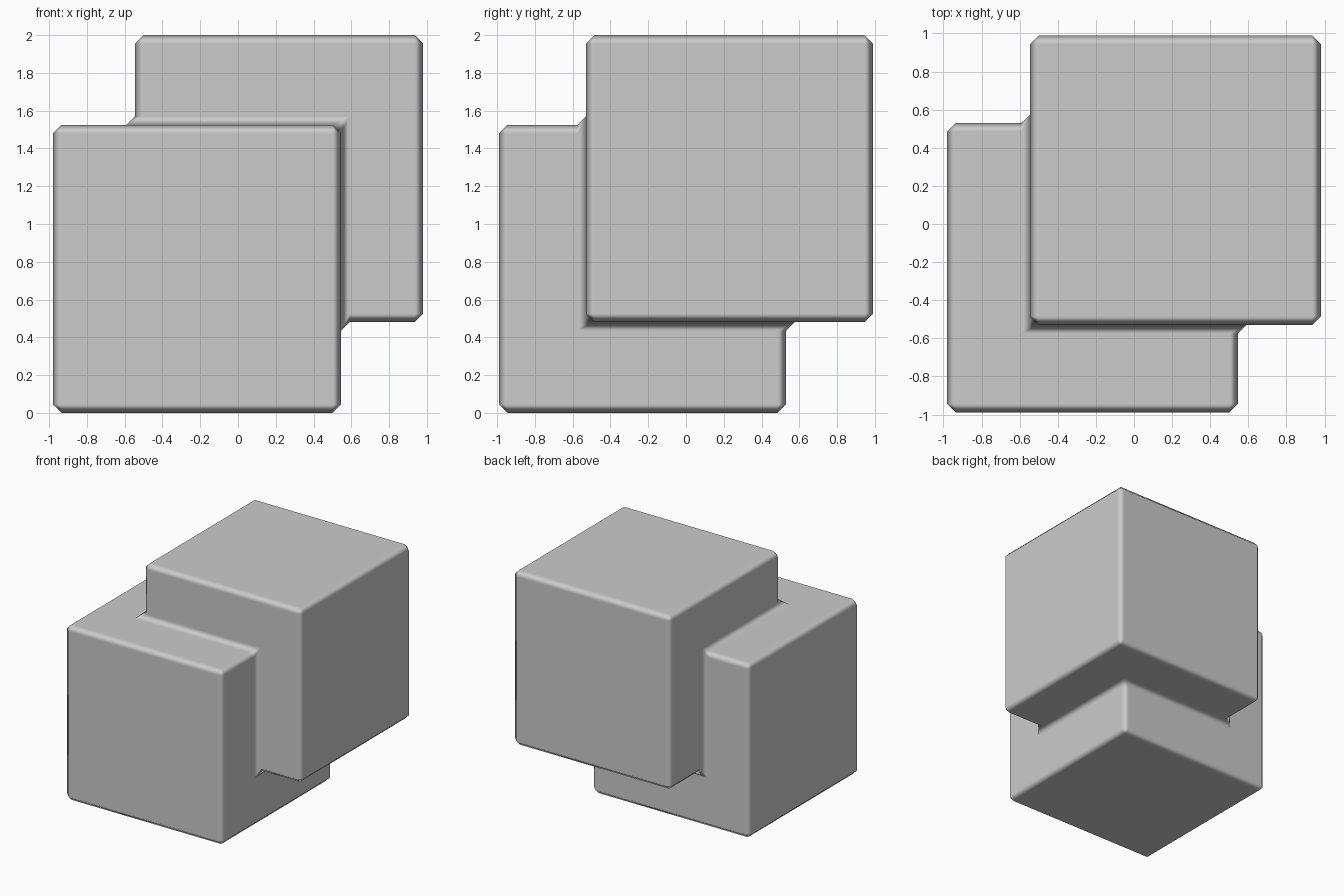
import bpy

if "Cube" in bpy.data.objects:
    bpy.data.objects.remove(bpy.data.objects["Cube"])


def box(name, lo, hi):
    """Axis-aligned box between two corners."""
    centre = [(a + b) / 2 for a, b in zip(lo, hi)]
    bpy.ops.mesh.primitive_cube_add(size=1, location=centre)
    ob = bpy.context.object
    ob.name = name
    ob.scale = [b - a for a, b in zip(lo, hi)]
    bpy.ops.object.transform_apply(location=True, rotation=False, scale=True)
    for p in ob.data.polygons:
        p.use_smooth = True
    return ob


# Two equal cubes overlapping along a diagonal
upper = box("upper_cube_helper", (-0.545, -0.53, 0.48), (0.98, 0.99, 2.0))
block = box("interlocked_cubes", (-0.98, -0.99, 0.0), (0.545, 0.53, 1.525))

# Fuse into one solid
union = block.modifiers.new("Union", 'BOOLEAN')
union.operation = 'UNION'
union.solver = 'EXACT'
union.object = upper

# Chamfer all edges, including the inner seam
bevel = block.modifiers.new("Chamfer", 'BEVEL')
bevel.width = 0.045
bevel.segments = 1
bevel.limit_method = 'ANGLE'
bevel.harden_normals = True

# Bake the result and drop the helper
bpy.context.view_layer.objects.active = block
for m in ("Union", "Chamfer"):
    bpy.ops.object.modifier_apply(modifier=m)
bpy.data.objects.remove(upper, do_unlink=True)
